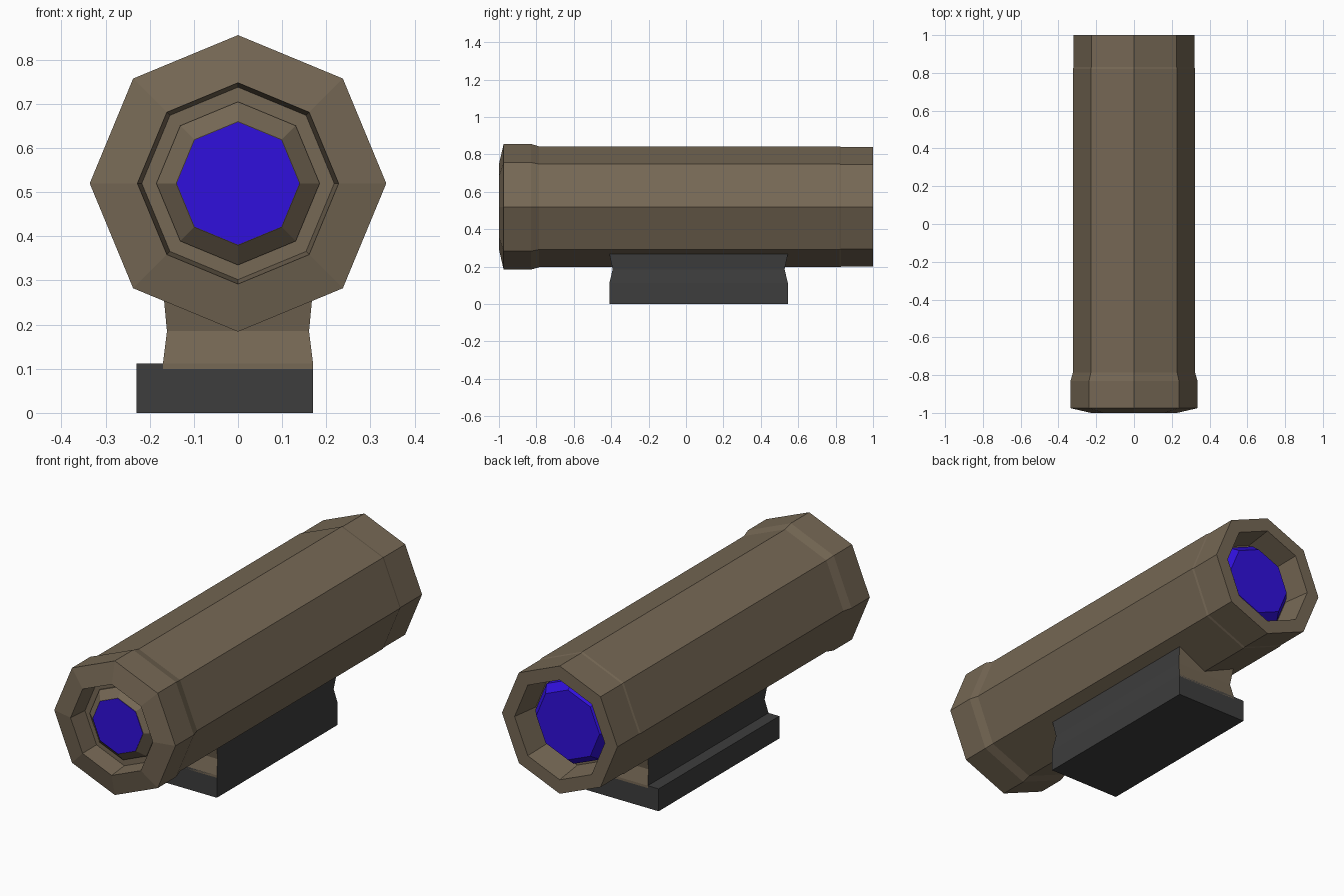
import bpy, bmesh, math

if "Cube" in bpy.data.objects:
    bpy.data.objects.remove(bpy.data.objects["Cube"])

AXIS_Z = 0.52
SIDES = 8


def material(name, rgb):
    m = bpy.data.materials.new(name)
    m.diffuse_color = (*rgb, 1)
    m.use_nodes = True
    m.node_tree.nodes["Principled BSDF"].inputs["Base Color"].default_value = m.diffuse_color
    return m


brown = material("brown", (0.18, 0.138, 0.09))
blue = material("blue", (0.03, 0.005, 0.72))
dark = material("dark_grey", (0.047, 0.047, 0.047))


def finish(name, bm, mats):
    bmesh.ops.recalc_face_normals(bm, faces=bm.faces)
    mesh = bpy.data.meshes.new(name)
    bm.to_mesh(mesh)
    bm.free()
    for m in mats:
        mesh.materials.append(m)
    obj = bpy.data.objects.new(name, mesh)
    bpy.context.collection.objects.link(obj)
    return obj


def loft(bm, rings):
    """Join consecutive vertex rings with quads."""
    for a, b in zip(rings, rings[1:]):
        n = len(a)
        for i in range(n):
            bm.faces.new((a[i], a[(i + 1) % n], b[(i + 1) % n], b[i]))


def turned(name, profile, mat, closed=False):
    """Octagonal part turned about the tube axis from (y, radius) points."""
    bm = bmesh.new()
    rings = []
    for y, r in profile:
        angles = [2 * math.pi * i / SIDES for i in range(SIDES)]
        rings.append([bm.verts.new((r * math.cos(a), y, AXIS_Z + r * math.sin(a)))
                      for a in angles])
    if closed:
        loft(bm, rings + rings[:1])
    else:
        loft(bm, rings)
        bm.faces.new(rings[0])
        bm.faces.new(rings[-1])
    return finish(name, bm, [mat])


# Tube with a flared front collar and recessed openings at both ends
turned("tube", [
    (-0.90, 0.10), (-0.90, 0.218), (-1.0, 0.228), (-0.975, 0.336),
    (-0.83, 0.336), (-0.785, 0.323), (0.82, 0.323), (0.83, 0.32),
    (1.0, 0.32), (1.0, 0.25), (0.86, 0.23), (0.86, 0.10)], brown, closed=True)

# Front lens holder and lens
turned("front_lens_holder", [(-0.89, 0.185), (-0.91, 0.185), (-0.95, 0.14)], brown)
turned("front_lens", [(-0.94, 0.139), (-0.952, 0.139)], blue)

# Rear lens, a protruding bevelled disc
turned("rear_lens", [(0.85, 0.212), (0.89, 0.212), (0.935, 0.175)], blue)

# Waisted mount block: dark long sides, brown ends
bm = bmesh.new()
rings = []
for z, x, inset in [(0.10, 0.17, 0), (0.112, 0.17, 0), (0.185, 0.161, 0.018), (0.27, 0.169, 0)]:
    y0, y1 = -0.41 + inset, 0.545 - inset
    rings.append([bm.verts.new(c) for c in
                  ((-x, y0, z), (x, y0, z), (x, y1, z), (-x, y1, z))])
loft(bm, rings)
bm.faces.new(rings[0])
bm.faces.new(rings[-1])
bm.normal_update()
for f in bm.faces:
    f.material_index = 1 if abs(f.normal.y) > 0.5 else 0
finish("mount", bm, [dark, brown])

# Base plate with a ledge on the left
bm = bmesh.new()
bmesh.ops.create_cube(bm, size=1)
for v in bm.verts:
    v.co.x = 0.17 if v.co.x > 0 else -0.23
    v.co.y = 0.545 if v.co.y > 0 else -0.41
    v.co.z = 0.112 if v.co.z > 0 else 0
finish("base_plate", bm, [dark])
